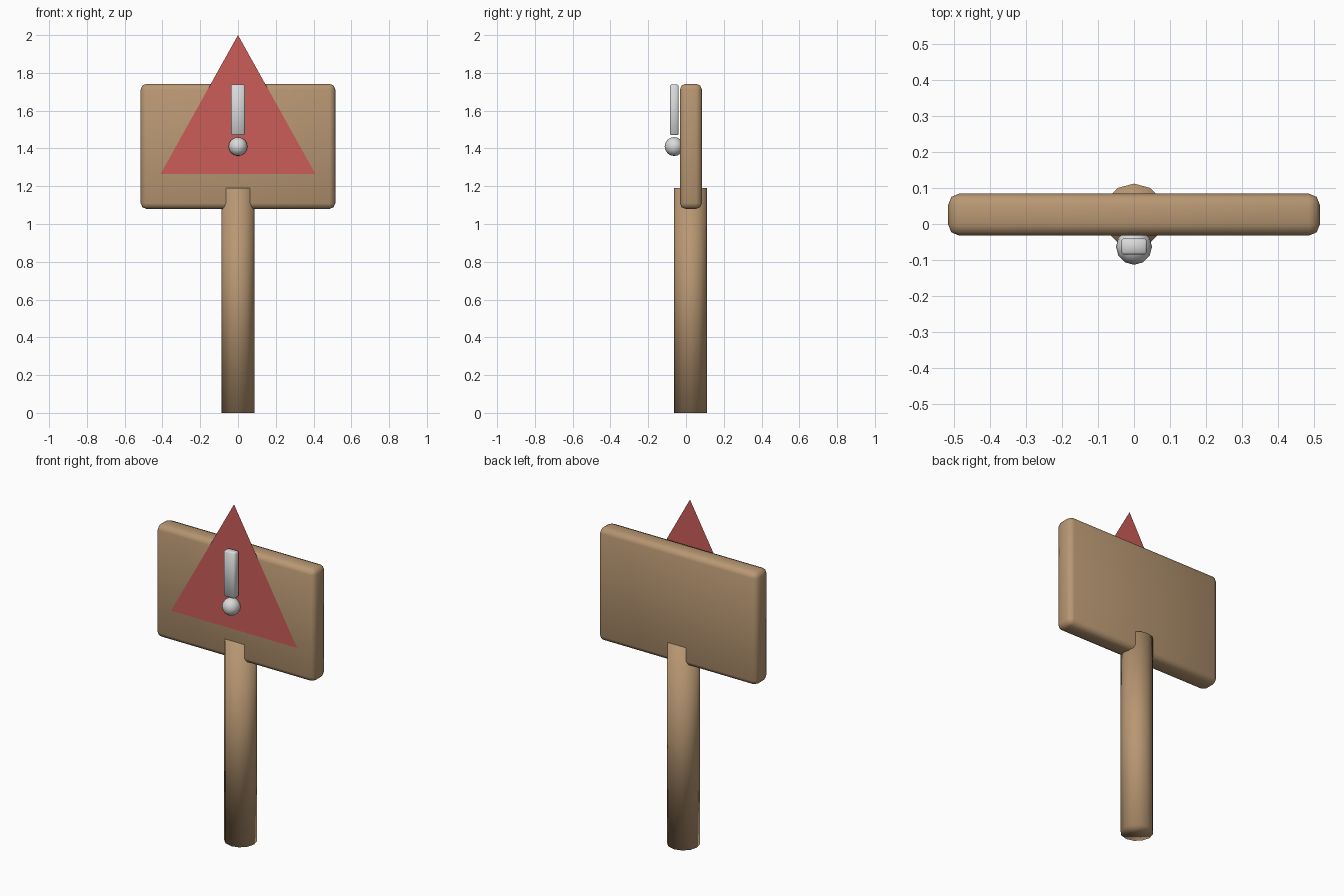
import bpy

if "Cube" in bpy.data.objects:
    bpy.data.objects.remove(bpy.data.objects["Cube"])


def material(name, rgb):
    m = bpy.data.materials.new(name)
    m.diffuse_color = (*rgb, 1)
    m.use_nodes = True
    m.node_tree.nodes["Principled BSDF"].inputs["Base Color"].default_value = m.diffuse_color
    return m


wood = material("wood brown", (0.48, 0.31, 0.17))
red = material("warning red", (0.60, 0.11, 0.10))
pale = material("pale grey", (0.70, 0.70, 0.70))


def finish(name, mat):
    o = bpy.context.object
    o.name = name
    o.data.materials.append(mat)
    bpy.ops.object.shade_smooth()
    return o


def rounded_box(name, lo, hi, bevel, segments, mat):
    centre = [(a + b) / 2 for a, b in zip(lo, hi)]
    bpy.ops.mesh.primitive_cube_add(size=1, location=centre)
    o = bpy.context.object
    o.scale = [b - a for a, b in zip(lo, hi)]
    bpy.ops.object.transform_apply(location=False, rotation=False, scale=True)
    finish(name, mat)
    b = o.modifiers.new("rounded edges", "BEVEL")
    b.width = bevel
    b.segments = segments
    return o


# Post, soft-shaded round timber
bpy.ops.mesh.primitive_cylinder_add(vertices=12, radius=0.088, depth=1.19,
                                    location=(0, 0.024, 0.595))
finish("post", wood)

# Board
rounded_box("board", (-0.515, -0.032, 1.08), (0.515, 0.084, 1.742), 0.03, 2, wood)

# Warning triangle, a single thin sheet just in front of the board
mesh = bpy.data.meshes.new("warning_triangle")
mesh.from_pydata([(-0.41, -0.037, 1.265), (0.41, -0.037, 1.265), (0, -0.037, 2.0)],
                 [], [(0, 1, 2)])
triangle = bpy.data.objects.new("warning_triangle", mesh)
bpy.context.collection.objects.link(triangle)
mesh.materials.append(red)

# Exclamation mark: bar and dot
rounded_box("mark_bar", (-0.036, -0.085, 1.47), (0.036, -0.04, 1.738), 0.006, 1, pale)
bpy.ops.mesh.primitive_uv_sphere_add(segments=12, ring_count=8, radius=0.05,
                                     location=(0, -0.063, 1.41))
finish("mark_dot", pale)
